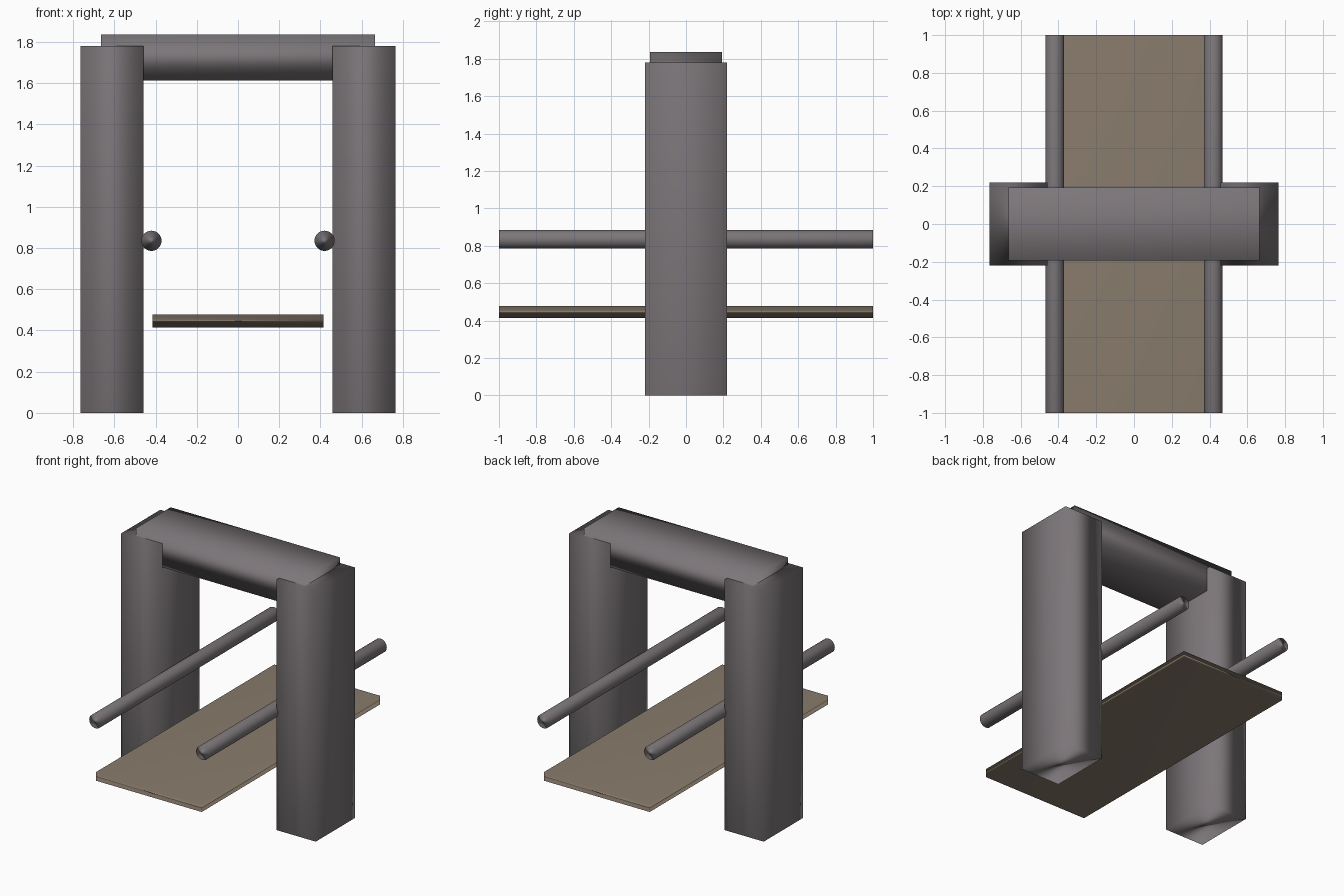
import bpy
import math

cube = bpy.data.objects.get("Cube")
if cube:
    bpy.data.objects.remove(cube, do_unlink=True)


def material(name, rgb):
    mat = bpy.data.materials.new(name)
    mat.use_nodes = True
    mat.diffuse_color = (*rgb, 1)
    mat.node_tree.nodes["Principled BSDF"].inputs["Base Color"].default_value = (*rgb, 1)
    return mat


grey = material("warm grey stone", (0.20, 0.18, 0.19))
brown = material("weathered wood", (0.25, 0.20, 0.15))


def finish(obj, name, mat):
    """Soft shading across the edges, led by the larger faces."""
    obj.name = name
    obj.data.name = name
    obj.data.materials.append(mat)
    for face in obj.data.polygons:
        face.use_smooth = True
    soften = obj.modifiers.new("soft normals", "WEIGHTED_NORMAL")
    soften.mode = "FACE_AREA"
    return obj


def box(name, low, high, mat):
    bpy.ops.mesh.primitive_cube_add(size=1)
    obj = bpy.context.object
    for vert in obj.data.vertices:
        vert.co = [a if c < 0 else b for a, b, c in zip(low, high, vert.co)]
    return finish(obj, name, mat)


def rail(name, x):
    bpy.ops.mesh.primitive_cylinder_add(
        vertices=32, radius=0.049, depth=2,
        location=(x, 0, 0.835), rotation=(math.pi / 2, 0, 0))
    return finish(bpy.context.object, name, grey)


# Upright posts and handrails on both sides
for side, s in (("left", 1), ("right", -1)):
    inner, outer = sorted((s * 0.458, s * 0.765))
    box(side + "_post", (inner, -0.22, 0), (outer, 0.22, 1.78), grey)
    rail(side + "_rail", s * 0.42)

# Crossbeam resting in the post tops
box("crossbeam", (-0.665, -0.193, 1.612), (0.665, 0.193, 1.835), grey)

# Walkway plank
box("walkway", (-0.415, -1, 0.415), (0.415, 1, 0.477), brown)
